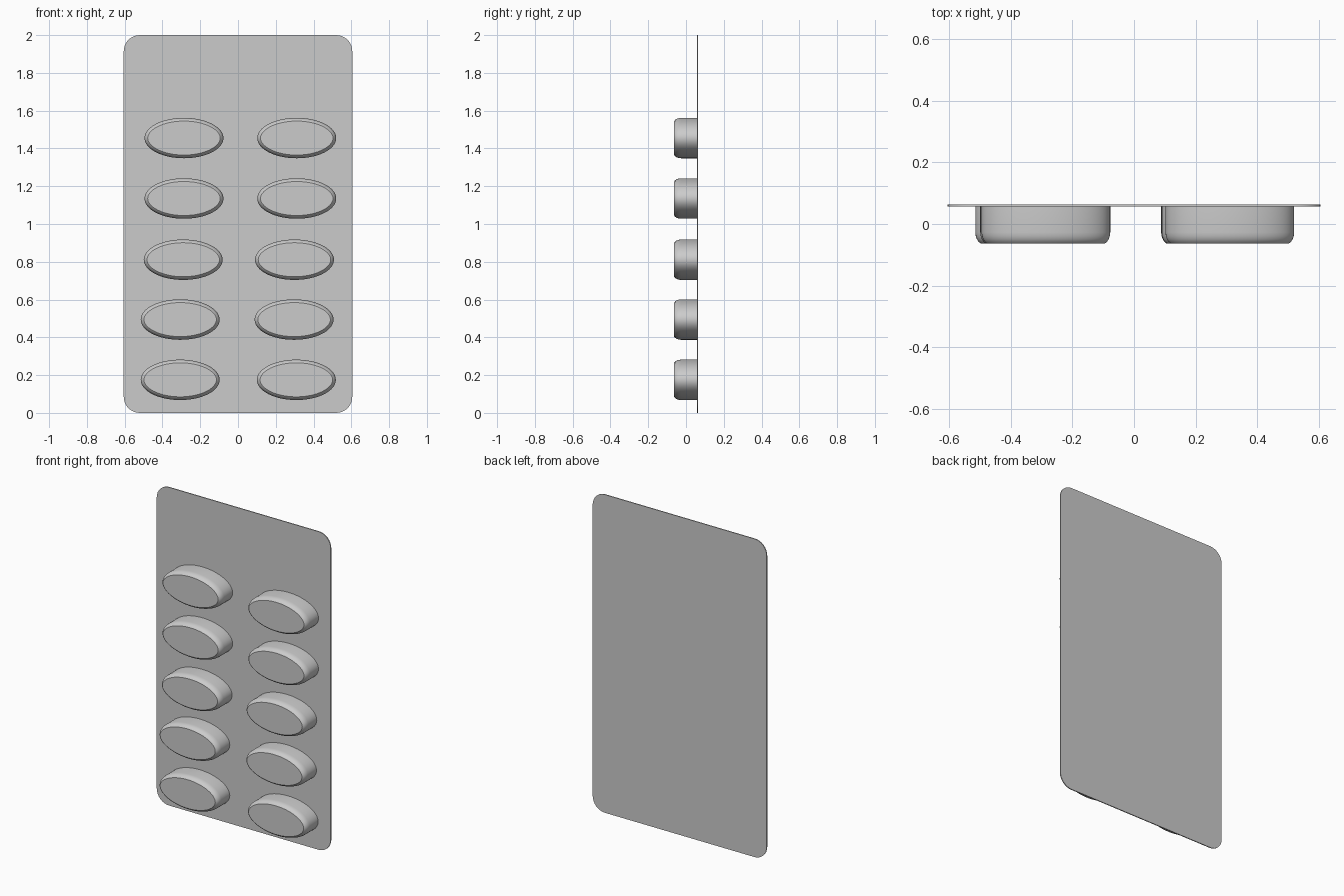
import bpy, bmesh
from math import sin, cos, pi, hypot, radians

if "Cube" in bpy.data.objects:
    bpy.data.objects.remove(bpy.data.objects["Cube"])

BACK, FRONT = 0.063, -0.063   # overall depth
CARD_Y = 0.057                # front face of the card


def loft(name, rings):
    """Skin a list of equal-length closed rings and cap both ends."""
    bm = bmesh.new()
    loops = [[bm.verts.new(p) for p in ring] for ring in rings]
    n = len(loops[0])
    for a, b in zip(loops, loops[1:]):
        for i in range(n):
            j = (i + 1) % n
            bm.faces.new((a[i], a[j], b[j], b[i]))
    bm.faces.new(loops[0])
    bm.faces.new(loops[-1][::-1])
    bmesh.ops.recalc_face_normals(bm, faces=bm.faces)
    mesh = bpy.data.meshes.new(name)
    bm.to_mesh(mesh)
    bm.free()
    obj = bpy.data.objects.new(name, mesh)
    bpy.context.collection.objects.link(obj)
    bpy.ops.object.select_all(action='DESELECT')
    obj.select_set(True)
    bpy.context.view_layer.objects.active = obj
    bpy.ops.object.shade_smooth_by_angle(angle=radians(30))
    return obj


# Backing card: thin sheet with rounded corners
W, H, R = 0.605, 2.0, 0.085
outline = []
for cx, cz, start in ((W - R, H - R, 0), (R - W, H - R, 90),
                      (R - W, R, 180), (W - R, R, 270)):
    for k in range(9):
        a = radians(start + 90 * k / 8)
        outline.append((cx + R * cos(a), cz + R * sin(a)))
loft("backing_card", [[(x, y, z) for x, z in outline] for y in (CARD_Y, BACK)])


# Blister pocket: oval tub with a rounded shoulder and flat face
A, B = 0.209, 0.107
PROFILE = ((CARD_Y + 0.002, 0), (-0.027, 0), (-0.039, 0.0015),
           (-0.049, 0.005), (-0.057, 0.010), (FRONT, 0.017))


def oval(y, inset, n=64):
    ring = []
    for i in range(n):
        t = 2 * pi * i / n
        nx, nz = cos(t) / A, sin(t) / B
        m = hypot(nx, nz)
        ring.append((A * cos(t) - inset * nx / m, y, B * sin(t) - inset * nz / m))
    return ring


# Two slightly irregular columns of five pockets: (left x, right x, z)
ROWS = ((-0.306, 0.309, 0.175), (-0.306, 0.297, 0.494), (-0.290, 0.299, 0.811),
        (-0.286, 0.311, 1.135), (-0.286, 0.311, 1.455))
for r, (left, right, z) in enumerate(ROWS, 1):
    for side, x in (("left", left), ("right", right)):
        pocket = loft(f"pocket_{side}_{r}", [oval(y, d) for y, d in PROFILE])
        pocket.location = (x, 0, z)
